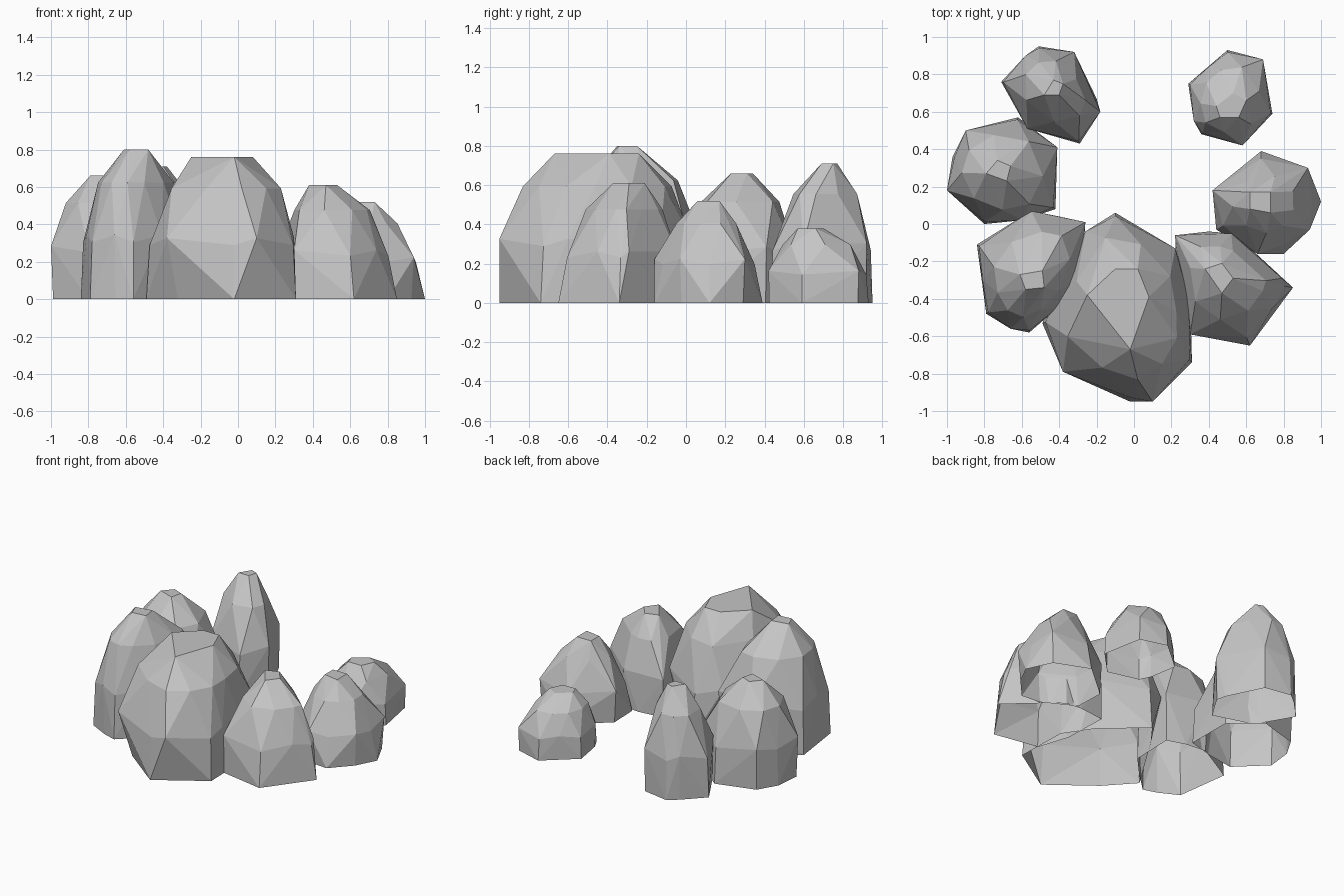
import bpy
import bmesh
from mathutils import Vector

cube = bpy.data.objects.get("Cube")
if cube:
    bpy.data.objects.remove(cube, do_unlink=True)

stone = bpy.data.materials.new("stone_grey")
stone.use_nodes = True
stone.diffuse_color = (0.56, 0.56, 0.56, 1)
stone.node_tree.nodes["Principled BSDF"].inputs["Base Color"].default_value = (0.56, 0.56, 0.56, 1)


def rock(name, height, outline, crown, shoulder=0.73, foot=0.96, waist=0.96):
    """Faceted boulder shell. Outline corners are widest in turn at the ground and at
    belly level; foot and waist scale the other end of each corner."""
    outline = [Vector(p) for p in outline]
    crown = [Vector(p) for p in crown]
    centre = sum(crown, Vector((0, 0))) / len(crown)
    halfway = [(a + b) / 2 for a, b in zip(outline, outline[1:] + outline[:1])]
    wide_ground, wide_belly = outline[::2], outline[1::2]

    bm = bmesh.new()

    def ring(points, scale, level):
        for p in points:
            bm.verts.new((*centre.lerp(p, scale), level * height))

    ring(wide_ground, 1, 0)
    ring(wide_belly, foot, 0)
    ring(wide_ground, waist, 0.38)
    ring(wide_belly, 1, 0.43)
    ring(halfway, shoulder, 0.78)
    ring(crown, 1, 1)

    hull = bmesh.ops.convex_hull(bm, input=bm.verts[:])
    spare = {v for v in hull["geom_interior"] + hull["geom_unused"]
             if isinstance(v, bmesh.types.BMVert)}
    bmesh.ops.delete(bm, geom=list(spare), context="VERTS")
    bmesh.ops.recalc_face_normals(bm, faces=bm.faces[:])

    # Open underside
    under = [f for f in bm.faces if all(v.co.z < 0.001 for v in f.verts)]
    bmesh.ops.delete(bm, geom=under, context="FACES")

    mesh = bpy.data.meshes.new(name)
    bm.to_mesh(mesh)
    bm.free()
    mesh.materials.append(stone)
    bpy.context.collection.objects.link(bpy.data.objects.new(name, mesh))


# Large boulder at the front
rock("front_boulder", 0.76,
     [(-.1, .06), (.22, -.13), (.3, -.37), (.3, -.6), (.31, -.74),
      (.1, -.95), (-.02, -.95), (-.38, -.79), (-.49, -.53), (-.26, -.04)],
     [(-.25, -.38), (-.02, -.67), (.08, -.39), (.02, -.24), (-.1, -.24)],
     shoulder=0.79, foot=0.82)

# Boulders on the right-hand side of the model
rock("right_front_boulder", 0.8,
     [(-.84, -.11), (-.55, .07), (-.4, .04), (-.26, .01), (-.28, -.3),
      (-.41, -.45), (-.56, -.58), (-.66, -.56), (-.79, -.48), (-.81, -.3)],
     [(-.61, -.27), (-.58, -.35), (-.48, -.34), (-.49, -.25)])
rock("right_middle_boulder", 0.66,
     [(-.97, .36), (-.9, .5), (-.62, .57), (-.41, .41),
      (-.42, .08), (-.6, .02), (-.8, 0), (-1, .18)],
     [(-.79, .27), (-.73, .34), (-.66, .31), (-.68, .23)], shoulder=0.76)
rock("right_back_boulder", 0.71,
     [(-.71, .76), (-.58, .9), (-.51, .95), (-.32, .92),
      (-.2, .67), (-.18, .6), (-.29, .43), (-.57, .51)],
     [(-.48, .69), (-.43, .77), (-.38, .75), (-.4, .69)], shoulder=0.7, foot=0.98)

# Boulders on the left-hand side of the model
rock("left_back_boulder", 0.38,
     [(.74, .59), (.69, .88), (.5, .93), (.4, .84),
      (.29, .75), (.32, .55), (.36, .48), (.58, .42)],
     [(.44, .63), (.46, .57), (.56, .57), (.6, .66), (.53, .7)],
     shoulder=0.76, foot=0.98)
rock("left_middle_boulder", 0.52,
     [(.68, .39), (.93, .3), (1, .12), (.94, -.03),
      (.8, -.16), (.66, -.16), (.44, -.03), (.42, .18)],
     [(.62, .08), (.62, .17), (.73, .17), (.73, .06)],
     shoulder=0.6, foot=0.95, waist=0.85)
rock("left_front_boulder", 0.61,
     [(.62, -.65), (.74, -.45), (.85, -.34), (.79, -.29), (.6, -.11),
      (.52, -.05), (.4, -.04), (.22, -.06), (.23, -.37), (.3, -.59)],
     [(.38, -.24), (.47, -.37), (.53, -.29), (.47, -.21)],
     shoulder=0.68, foot=1, waist=0.88)
